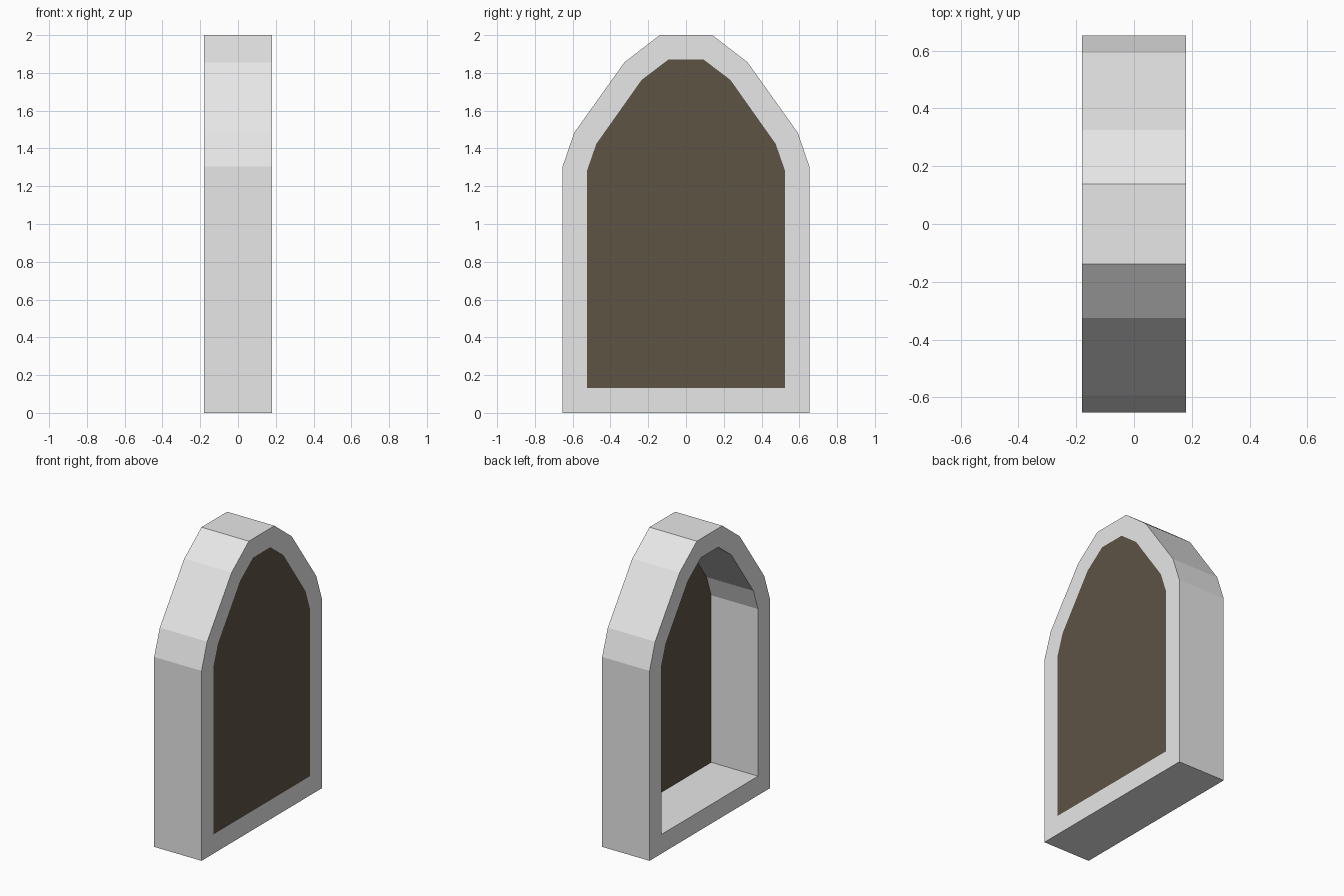
import bpy
import bmesh

if "Cube" in bpy.data.objects:
    bpy.data.objects.remove(bpy.data.objects["Cube"])

HALF_DEPTH = 0.18
PANEL = 0.004

# Right halves of the arch outlines as (y, z), bottom to top
OUTER = [(0.653, 0.0), (0.653, 1.305), (0.592, 1.483), (0.326, 1.856), (0.139, 2.0)]
INNER = [(0.525, 0.132), (0.525, 1.28), (0.475, 1.424), (0.235, 1.763), (0.094, 1.87)]


def material(name, rgb):
    m = bpy.data.materials.new(name)
    m.diffuse_color = (*rgb, 1.0)
    m.use_nodes = True
    m.node_tree.nodes["Principled BSDF"].inputs["Base Color"].default_value = m.diffuse_color
    return m


def mirrored(half):
    return half + [(-y, z) for y, z in reversed(half)]


def loop(bm, half, x):
    return [bm.verts.new((x, y, z)) for y, z in mirrored(half)]


def bridge(bm, a, b):
    n = len(a)
    for i in range(n):
        j = (i + 1) % n
        bm.faces.new((a[i], a[j], b[j], b[i]))


def finish(bm, name, mat):
    bmesh.ops.recalc_face_normals(bm, faces=bm.faces)
    mesh = bpy.data.meshes.new(name)
    bm.to_mesh(mesh)
    bm.free()
    mesh.materials.append(mat)
    obj = bpy.data.objects.new(name, mesh)
    bpy.context.collection.objects.link(obj)
    return obj


stone = material("light grey stone", (0.8, 0.8, 0.8))
brown = material("dark brown", (0.112, 0.087, 0.060))

# Arched frame: four loops joined into a closed ring
bm = bmesh.new()
loops = [loop(bm, OUTER, HALF_DEPTH), loop(bm, OUTER, -HALF_DEPTH),
         loop(bm, INNER, -HALF_DEPTH), loop(bm, INNER, HALF_DEPTH)]
for k in range(4):
    bridge(bm, loops[k], loops[(k + 1) % 4])
finish(bm, "arched_frame", stone)

# Thin panel closing the opening, flush with the +x side
bm = bmesh.new()
front = loop(bm, INNER, HALF_DEPTH)
back = loop(bm, INNER, HALF_DEPTH - PANEL)
bridge(bm, front, back)
bm.faces.new(front)
bm.faces.new(back)
finish(bm, "window_panel", brown)
